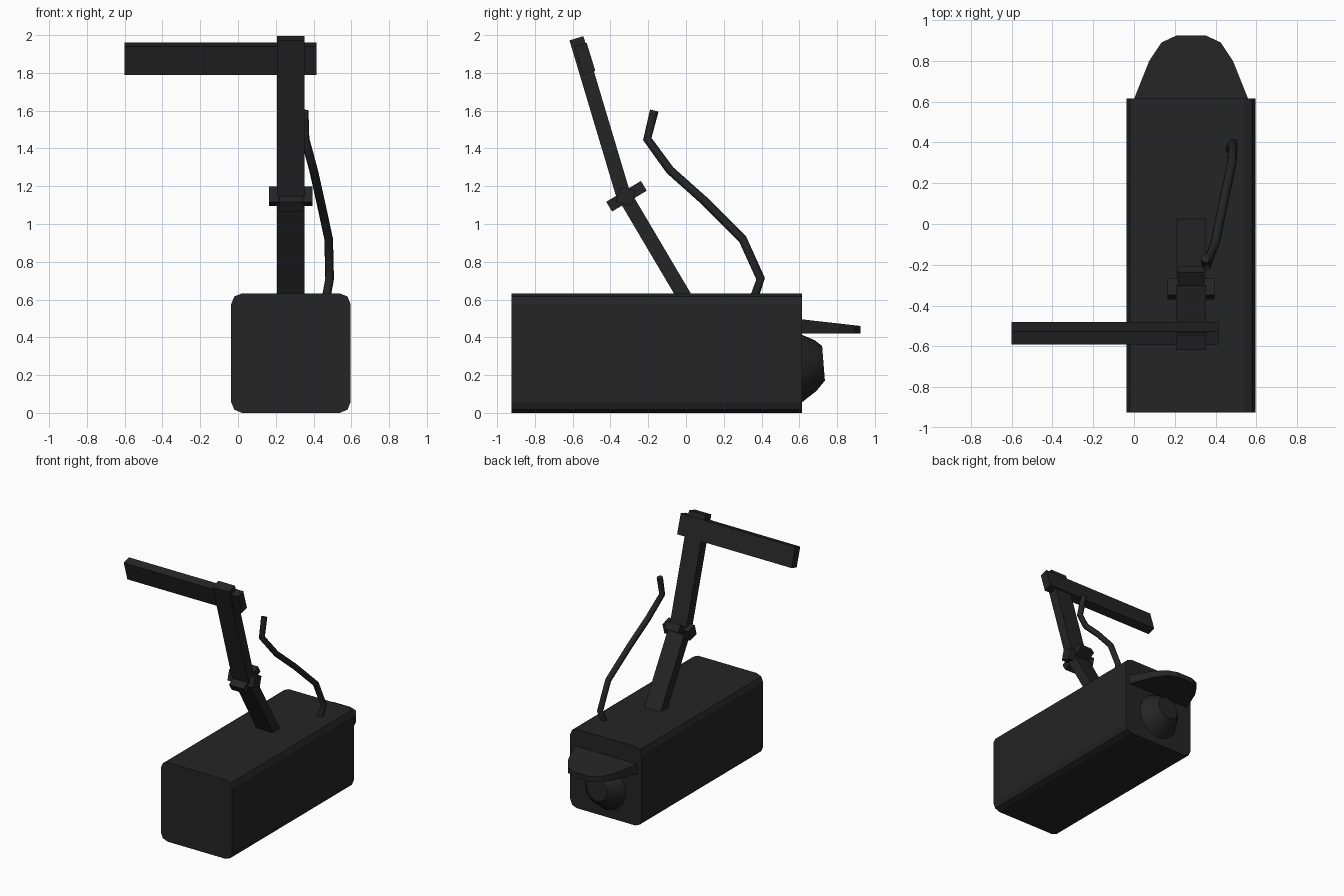
import bpy, bmesh, math
from mathutils import Vector, Matrix

if "Cube" in bpy.data.objects:
    bpy.data.objects.remove(bpy.data.objects["Cube"])

mat = bpy.data.materials.new("charcoal")
mat.diffuse_color = (0.018, 0.018, 0.018, 1)
mat.use_nodes = True
mat.node_tree.nodes["Principled BSDF"].inputs["Base Color"].default_value = mat.diffuse_color


def finish(name, bm, smooth=None):
    bmesh.ops.recalc_face_normals(bm, faces=bm.faces)
    me = bpy.data.meshes.new(name)
    bm.to_mesh(me)
    bm.free()
    ob = bpy.data.objects.new(name, me)
    bpy.context.collection.objects.link(ob)
    me.materials.append(mat)
    if smooth:
        bpy.context.view_layer.objects.active = ob
        ob.select_set(True)
        bpy.ops.object.shade_smooth_by_angle(angle=math.radians(smooth))
        ob.select_set(False)
    return ob


def loft(name, rings, smooth=None):
    """Skin a list of equal-sized rings and cap both ends."""
    bm = bmesh.new()
    vs = [[bm.verts.new(p) for p in r] for r in rings]
    n = len(rings[0])
    for a, b in zip(vs, vs[1:]):
        for i in range(n):
            j = (i + 1) % n
            bm.faces.new((a[i], a[j], b[j], b[i]))
    bm.faces.new(vs[0])
    bm.faces.new(vs[-1])
    return finish(name, bm, smooth)


def box(name, centre, size, tilt=0):
    """Box turned about the x axis by tilt degrees."""
    bm = bmesh.new()
    m = (Matrix.Translation(centre) @ Matrix.Rotation(math.radians(tilt), 4, 'X')
         @ Matrix.Diagonal((*size, 1)))
    bmesh.ops.create_cube(bm, size=1, matrix=m)
    return finish(name, bm)


def strut(name, x, a, b, width, thick):
    """Flat bar between two (y, z) points."""
    dy, dz = b[0] - a[0], b[1] - a[1]
    box(name, (x, (a[0] + b[0]) / 2, (a[1] + b[1]) / 2),
        (width, thick, math.hypot(dy, dz)), math.degrees(math.atan2(-dy, dz)))


CX = 0.28

# camera housing with rounded long edges
h, r = 0.3165, 0.058
outline = []
for k, (sx, sz) in enumerate([(1, 1), (-1, 1), (-1, -1), (1, -1)]):
    for s in range(3):
        t = math.radians(90 * k + 45 * s)
        outline.append((CX + sx * (h - r) + r * math.cos(t),
                        h + sz * (h - r) + r * math.sin(t)))
loft("housing", [[(x, y, z) for x, z in outline] for y in (-0.925, 0.615)])

# sun visor, tapering in thickness toward its rounded tip
half = [(0.285, 0.60), (0.277, 0.62), (0.205, 0.80), (0.145, 0.89), (0.07, 0.925)]
plan = [(CX + x, y) for x, y in half] + [(CX - x, y) for x, y in reversed(half)]
loft("visor", [[(x, y, 0.42) for x, y in plan],
               [(x, y, 0.495 - 0.113 * (y - 0.615)) for x, y in plan]])

# domed lens
rings = []
for y, rad, zc, lean in [(0.60, 0.185, 0.235, 0), (0.615, 0.178, 0.235, 0),
                         (0.685, 0.135, 0.25, 0.03), (0.728, 0.092, 0.262, 0.08)]:
    ring = []
    for i in range(12):
        t = math.tau * i / 12
        dz = rad * math.sin(t)
        ring.append((CX + rad * math.cos(t), y - lean * dz, zc + dz))
    rings.append(ring)
loft("lens", rings, 40)

# folding arm
strut("lower_arm", CX, (0.0, 0.60), (-0.325, 1.15), 0.146, 0.077)
strut("upper_arm", CX, (-0.325, 1.13), (-0.58, 1.983), 0.146, 0.077)

# elbow joint: cross pin and clamp block
box("elbow_pin", (CX, -0.318, 1.147), (0.23, 0.084, 0.084), 75)
box("elbow_clamp", (CX, -0.315, 1.147), (0.128, 0.214, 0.06), 31)

# wall mounting bar
box("mounting_bar", (-0.0925, -0.535, 1.875), (1.015, 0.067, 0.157), 17)

# power cable
path = [(0.462, 0.35, 0.58), (0.485, 0.395, 0.71), (0.48, 0.30, 0.92),
        (0.437, 0.10, 1.12), (0.40, -0.085, 1.285), (0.355, -0.205, 1.45),
        (0.35, -0.168, 1.60)]
path = [Vector(p) for p in path]
rings = []
for i, p in enumerate(path):
    d = (path[min(i + 1, len(path) - 1)] - path[max(i - 1, 0)]).normalized()
    u = Vector((1, 0, 0))
    u = (u - d * u.dot(d)).normalized()
    v = d.cross(u)
    rings.append([p + 0.023 * (u * math.cos(math.tau * k / 8) + v * math.sin(math.tau * k / 8))
                  for k in range(8)])
loft("cable", rings, 50)
